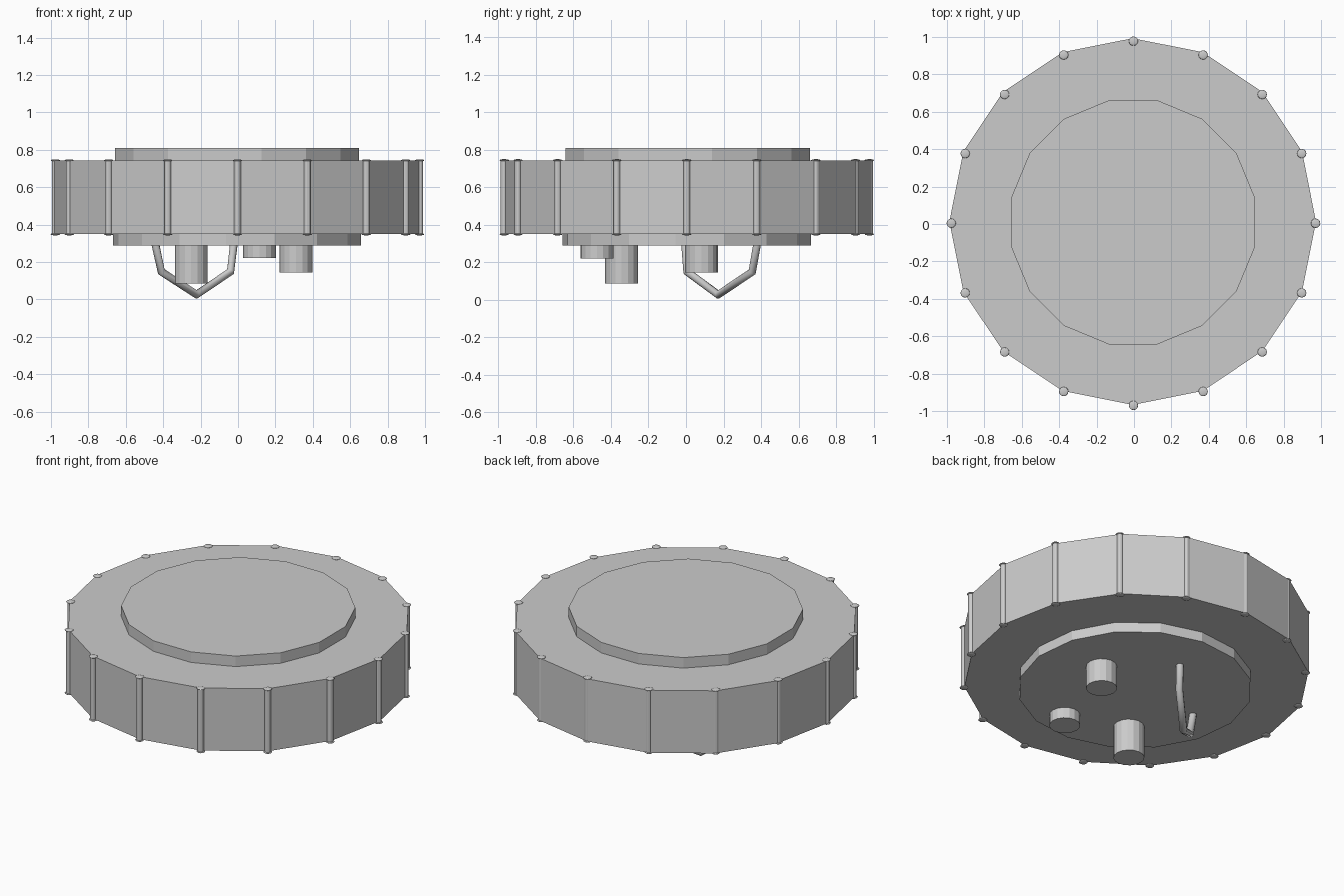
import bpy
from math import cos, sin, radians, tau

if "Cube" in bpy.data.objects:
    bpy.data.objects.remove(bpy.data.objects["Cube"])


def cylinder(name, x, y, z0, z1, r, sides=16, phase=0.0):
    """Flat-sided disc whose first corner lies at `phase` degrees from +x."""
    bpy.ops.mesh.primitive_cylinder_add(
        vertices=sides, radius=r, depth=z1 - z0, location=(x, y, (z0 + z1) / 2),
        rotation=(0, 0, radians(phase)))
    obj = bpy.context.object
    obj.name = name
    return obj


# Main drum and the two raised plates
cylinder("drum", -0.007, 0.013, 0.35, 0.742, 0.98)
cylinder("top_plate", -0.005, 0.009, 0.73, 0.808, 0.665, phase=11.25)
cylinder("bottom_plate", -0.005, 0.003, 0.288, 0.36, 0.665, phase=-5)

# Three pegs under the drum
for name, x, y, bottom in (("long_peg", -0.25, -0.343, 0.086),
                           ("short_peg", 0.115, -0.475, 0.22),
                           ("middle_peg", 0.31, 0.083, 0.145)):
    cylinder(name, x, y, bottom, 0.30, 0.088)

# Corner rods with flattened domed heads at both ends
for i in range(16):
    a = tau * i / 16
    x, y = -0.003 + 0.974 * cos(a), 0.004 + 0.974 * sin(a)
    cylinder(f"corner_rod_{i}", x, y, 0.348, 0.744, 0.018, 12)
    for end, z in (("lower", 0.348), ("upper", 0.743)):
        bpy.ops.mesh.primitive_uv_sphere_add(
            segments=12, ring_count=6, radius=0.025, location=(x, y, z))
        head = bpy.context.object
        head.name = f"{end}_rod_head_{i}"
        head.scale.z = 0.24
        bpy.ops.object.shade_smooth()

# Bent wire handle, hanging diagonally below the plate
path = [(-0.443, -0.005, 0.30), (-0.41, 0.006, 0.148), (-0.222, 0.172, 0.026),
        (-0.04, 0.353, 0.148), (-0.022, 0.38, 0.30)]
curve = bpy.data.curves.new("wire_handle", 'CURVE')
curve.dimensions = '3D'
curve.bevel_depth = 0.022
curve.bevel_resolution = 2
curve.use_fill_caps = True
spline = curve.splines.new('POLY')
spline.points.add(len(path) - 1)
for point, co in zip(spline.points, path):
    point.co = (*co, 1)
handle = bpy.data.objects.new("wire_handle", curve)
bpy.context.collection.objects.link(handle)
bpy.ops.object.select_all(action='DESELECT')
handle.select_set(True)
bpy.context.view_layer.objects.active = handle
bpy.ops.object.convert(target='MESH')
